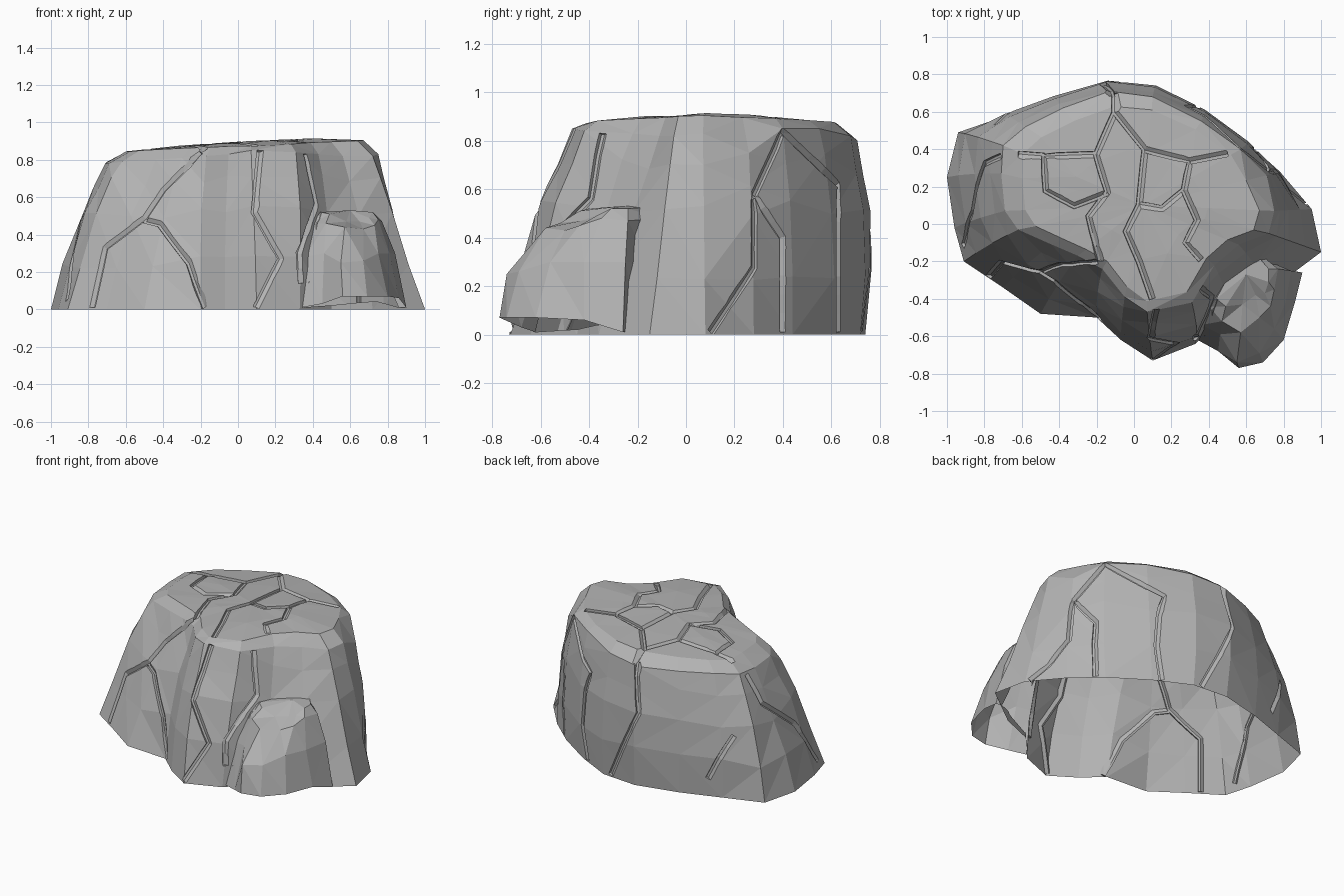
import bpy, bmesh, math, random
from mathutils import Vector
from mathutils.bvhtree import BVHTree

random.seed(4)
cube = bpy.data.objects.get("Cube")
if cube:
    bpy.data.objects.remove(cube)

stone = bpy.data.materials.new("stone_grey")
stone.use_nodes = True
stone.diffuse_color = (0.45, 0.45, 0.45, 1)
stone.node_tree.nodes["Principled BSDF"].inputs["Base Color"].default_value = stone.diffuse_color


def make_object(name, bm):
    bmesh.ops.recalc_face_normals(bm, faces=bm.faces)
    mesh = bpy.data.meshes.new(name)
    bm.to_mesh(mesh)
    bm.free()
    mesh.materials.append(stone)
    obj = bpy.data.objects.new(name, mesh)
    bpy.context.scene.collection.objects.link(obj)
    return obj


def loft(name, rings, tip):
    """Closed solid from rings of points, pointed at the tip."""
    bm = bmesh.new()
    loops = [[bm.verts.new(p) for p in ring] for ring in rings]
    count = len(loops[0])
    top = bm.verts.new(tip)
    bm.faces.new(loops[0])
    for i in range(count):
        j = (i + 1) % count
        for low, high in zip(loops, loops[1:]):
            bm.faces.new((low[i], low[j], high[j], high[i]))
        bm.faces.new((loops[-1][i], loops[-1][j], top))
    bmesh.ops.triangulate(bm, faces=bm.faces, quad_method='SHORT_EDGE')
    return make_object(name, bm)


def boolean(target, tools, operation):
    """Apply the tools to the target, then remove them."""
    for tool in tools:
        mod = target.modifiers.new("boolean", 'BOOLEAN')
        mod.object, mod.operation, mod.solver = tool, operation, 'EXACT'
    graph = bpy.context.evaluated_depsgraph_get()
    mesh = bpy.data.meshes.new_from_object(target.evaluated_get(graph))
    target.modifiers.clear()
    target.data = mesh
    for tool in tools:
        bpy.data.objects.remove(tool)


# Rock body: foot x y, shoulder x y z and bulge of each column
columns = [
    (1, -.15, .72, -.05, .82, 0), (.95, .08, .75, .07, .83, 0),
    (.78, .28, .71, .26, .75, .02), (.6, .44, .57, .4, .85, .03),
    (.36, .6, .36, .55, .85, .04), (.12, .72, .1, .68, .82, .04),
    (-.13, .74, -.13, .71, .8, .045), (-.42, .67, -.38, .62, .8, .045),
    (-.68, .58, -.58, .52, .8, .06), (-.94, .49, -.7, .42, .79, .05),
    (-1, .25, -.71, .27, .78, .035), (-.96, -.02, -.69, .07, .78, .03),
    (-.91, -.2, -.62, -.03, .79, .03), (-.7, -.34, -.44, -.11, .8, .04),
    (-.5, -.48, -.3, -.17, .81, .03), (-.2, -.5, -.17, -.24, .82, .03),
    (-.07, -.62, -.05, -.39, .83, .04), (.1, -.73, .07, -.47, .85, .04),
    (.33, -.64, .31, -.42, .84, .04), (.5, -.45, .43, -.22, .83, .03),
    (.72, -.36, .56, -.11, .82, .03)]
centre = Vector((.05, .1, 0))


def wall_ring(t):
    ring = []
    for fx, fy, sx, sy, sz, bulge in columns:
        p = Vector((fx, fy, 0)).lerp(Vector((sx, sy, sz)), t)
        p += (p - centre).to_2d().normalized().to_3d() * bulge * math.sin(math.pi * t)
        if 0 < t < 1:
            p.z += random.uniform(-.035, .035)
        ring.append(p)
    return ring


def top_ring(scale, z, tilt):
    """Ring on the crown, drawn in further above low shoulders."""
    ring = []
    for fx, fy, sx, sy, sz, bulge in columns:
        p = centre.lerp(Vector((sx, sy, 0)), scale * (1 - .75 * (.85 - sz)))
        p.z = z + tilt * p.x + random.uniform(-.003, .003)
        ring.append(p)
    return ring


rings = [wall_ring(t) for t in (0, .31, .62, .85, 1)]
rings += [top_ring(.9, .872, .045), top_ring(.5, .89, .055)]
rock = loft("rock", rings, (.05, .1, .9))

# Front outcrop: foot, waist, ledge and brow of each column
outcrop = loft("outcrop", [
    [(.34, -.62, .01), (.45, -.68, .03), (.56, -.77, .07), (.69, -.74, .07),
     (.8, -.62, .07), (.86, -.42, .06), (.9, -.26, .01), (.6, -.2, .02)],
    [(.36, -.54, .28), (.46, -.59, .3), (.55, -.74, .25), (.67, -.69, .26),
     (.75, -.56, .3), (.81, -.42, .3), (.84, -.25, .3), (.6, -.15, .3)],
    [(.4, -.44, .46), (.47, -.52, .46), (.57, -.58, .44), (.67, -.5, .43),
     (.73, -.44, .45), (.75, -.35, .48), (.77, -.24, .47), (.6, -.1, .48)],
    [(.44, -.4, .52), (.49, -.44, .51), (.58, -.43, .47), (.65, -.38, .47),
     (.7, -.37, .49), (.72, -.31, .52), (.72, -.24, .52), (.6, -.1, .53)]],
    (.6, -.27, .53))
boolean(rock, [outcrop], 'UNION')

# Cracks: paths drawn flat on each side, projected onto the rock
sides = {
    "front": (lambda a, b: Vector((a, -3, b)), Vector((0, 1, 0))),
    "back": (lambda a, b: Vector((a, 3, b)), Vector((0, -1, 0))),
    "right": (lambda a, b: Vector((3, a, b)), Vector((-1, 0, 0))),
    "left": (lambda a, b: Vector((-3, a, b)), Vector((1, 0, 0))),
    "top": (lambda a, b: Vector((a, b, 3)), Vector((0, 0, -1)))}
cracks = [
    ("front", [(-.78, .01), (-.71, .33), (-.5, .49), (-.4, .64), (-.2, .84)]),
    ("front", [(-.5, .48), (-.42, .46), (-.26, .25), (-.18, .01)]),
    ("front", [(.12, .85), (.09, .52), (.23, .27), (.1, .01)]),
    ("front", [(.36, .83), (.42, .56), (.33, .3), (.34, .14)]),
    ("right", [(.1, .01), (.28, .28), (.28, .58), (.4, .4), (.4, .01)]),
    ("right", [(.28, .58), (.4, .84), (.63, .62), (.63, .01)]),
    ("back", [(-.12, .82), (-.17, .5), (.06, .01)]),
    ("back", [(-.74, .42), (-.6, .12)]),
    ("left", [(.36, .77), (.32, .58), (.06, .36), (-.12, .05)]),
    ("top", [(-.1, .7), (-.1, .6), (-.2, .37), (-.14, .17), (-.24, .04), (-.18, -.2)]),
    ("top", [(-.1, .6), (.06, .4), (.03, .1), (-.04, -.04), (.03, -.2), (.1, -.4)]),
    ("top", [(.06, .4), (.3, .34), (.27, .18), (.15, .08), (.03, .1)]),
    ("top", [(.3, .34), (.5, .38)]),
    ("top", [(.27, .18), (.34, .02), (.28, -.1), (.36, -.19)]),
    ("top", [(-.2, .37), (-.48, .36), (-.47, .18), (-.32, .1), (-.14, .17)]),
    ("top", [(-.48, .36), (-.62, .37)])]


def crack_cutter(tree, side, path):
    """Wedge along the path, steep on one flank and sloping on the other."""
    origin, aim = sides[side]
    spots = []
    for (a, b), (c, d) in zip(path, path[1:]):
        steps = max(1, round(math.hypot(c - a, d - b) / .08))
        spots += [(a + (c - a) * i / steps, b + (d - b) * i / steps) for i in range(steps)]
    spots.append(path[-1])
    rays = [tree.ray_cast(origin(*spot), aim) for spot in spots]
    hits = [(ray[0], ray[1]) for ray in rays if ray[0]]
    bm = bmesh.new()
    sections = []
    for i, (point, normal) in enumerate(hits):
        before, after = hits[max(i - 1, 0)], hits[min(i + 1, len(hits) - 1)]
        along = (after[0] - before[0]).normalized()
        out = (before[1] + normal + after[1]).normalized()
        across = along.cross(out).normalized()
        shape = ((-.04, .02), (.022, .03), (.018, -.016), (.004, -.016))
        sections.append([bm.verts.new(point + across * u + out * v) for u, v in shape])
    for low, high in zip(sections, sections[1:]):
        for k in range(4):
            n = (k + 1) % 4
            bm.faces.new((low[k], low[n], high[n], high[k]))
    bm.faces.new(sections[0])
    bm.faces.new(sections[-1])
    bmesh.ops.triangulate(bm, faces=bm.faces)
    cutter = make_object("crack_cutter", bm)
    cutter.hide_render = True
    return cutter


surface = bmesh.new()
surface.from_mesh(rock.data)
tree = BVHTree.FromBMesh(surface)
surface.free()
boolean(rock, [crack_cutter(tree, *crack) for crack in cracks], 'DIFFERENCE')

# Open the underside so the rock is a hollow shell
shell = bmesh.new()
shell.from_mesh(rock.data)
under = [f for f in shell.faces if f.normal.z < -.8 and f.calc_center_median().z < .1]
bmesh.ops.delete(shell, geom=under, context='FACES')
for face in shell.faces:
    face.smooth = False
    face.material_index = 0
shell.to_mesh(rock.data)
shell.free()
